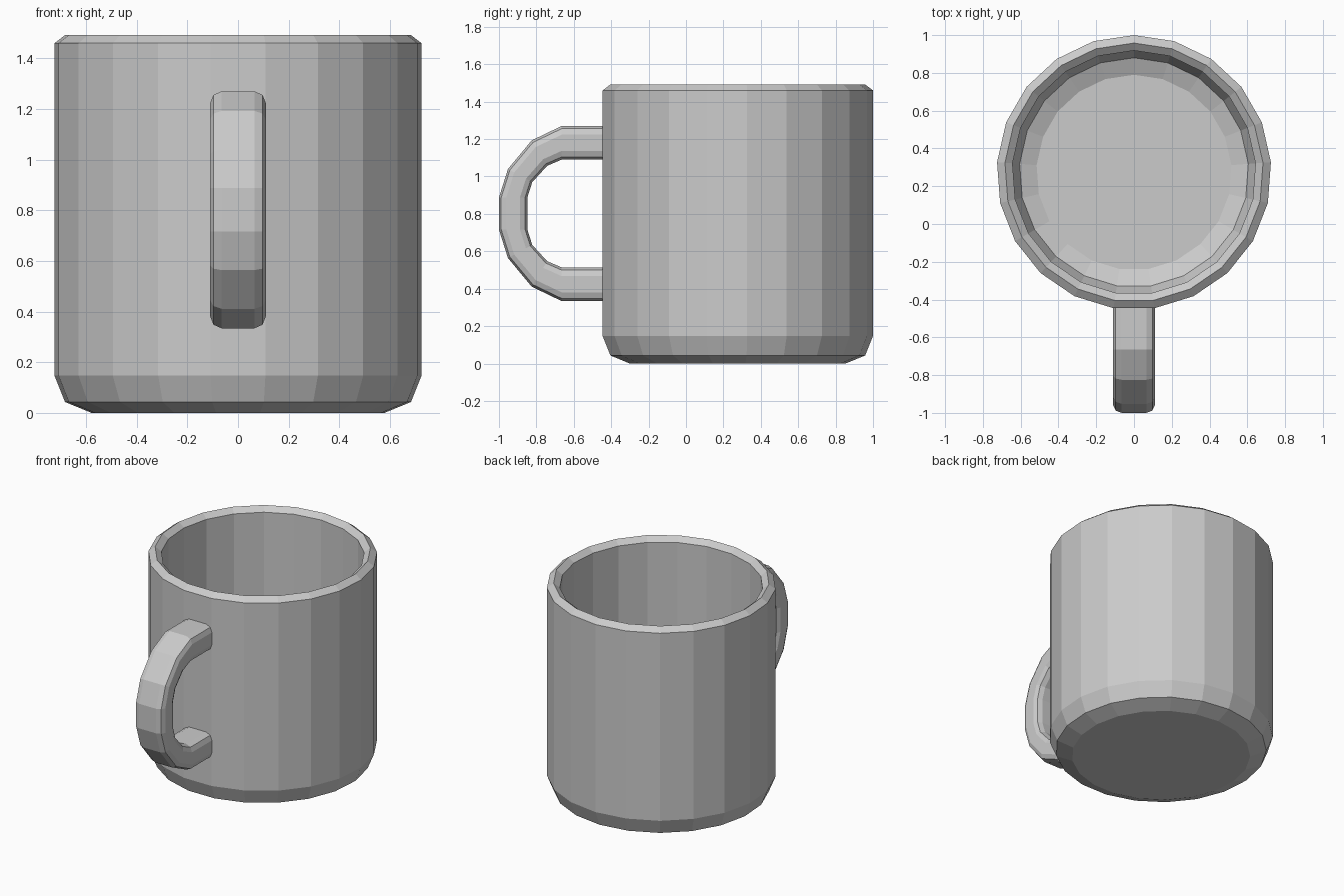
import bpy, bmesh
from math import sin, cos, tau

if "Cube" in bpy.data.objects:
    bpy.data.objects.remove(bpy.data.objects["Cube"])

SIDES = 21
CENTRE_Y = 0.273


def loft(name, rings, closed_profile=False):
    """Skin a list of equal-length closed rings and cap both ends."""
    bm = bmesh.new()
    loops = [[bm.verts.new(p) for p in ring] for ring in rings]
    n = len(rings[0])
    for a, b in zip(loops, loops[1:]):
        for i in range(n):
            j = (i + 1) % n
            bm.faces.new((a[i], a[j], b[j], b[i]))
    bm.faces.new(loops[0])
    bm.faces.new(loops[-1])
    bmesh.ops.recalc_face_normals(bm, faces=bm.faces)
    mesh = bpy.data.meshes.new(name)
    bm.to_mesh(mesh)
    bm.free()
    obj = bpy.data.objects.new(name, mesh)
    bpy.context.collection.objects.link(obj)
    return obj


# Cup: (radius, height) profile from the base, over the rim, to the inner floor
profile = [(0.58, 0), (0.685, 0.043), (0.727, 0.147), (0.727, 1.46),
           (0.685, 1.492), (0.645, 1.46), (0.645, 0.21), (0.607, 0.118),
           (0.517, 0.08)]
loft("cup", [[(r * sin(tau * i / SIDES), CENTRE_Y + r * cos(tau * i / SIDES), z)
              for i in range(SIDES)] for r, z in profile])

# Handle: upper half of the outer and inner (y, z) curves, mirrored about mid height
MID_Z = 0.802
outer = [(-0.41, 1.27), (-0.665, 1.27), (-0.825, 1.193), (-0.952, 1.04), (-1.0, 0.888)]
inner = [(-0.41, 1.09), (-0.665, 1.09), (-0.742, 1.057), (-0.822, 0.97), (-0.848, 0.888)]


def mirrored(path):
    return path + [(y, 2 * MID_Z - z) for y, z in reversed(path)]


# Rounded cross-section: (x, fraction from outer curve to inner curve)
half = [(0.065, 0), (0.097, 0.08), (0.11, 0.26), (0.11, 0.74), (0.097, 0.92), (0.065, 1)]
section = half + [(-x, t) for x, t in reversed(half)]
loft("handle", [[(x, oy + (iy - oy) * t, oz + (iz - oz) * t) for x, t in section]
                for (oy, oz), (iy, iz) in zip(mirrored(outer), mirrored(inner))])
